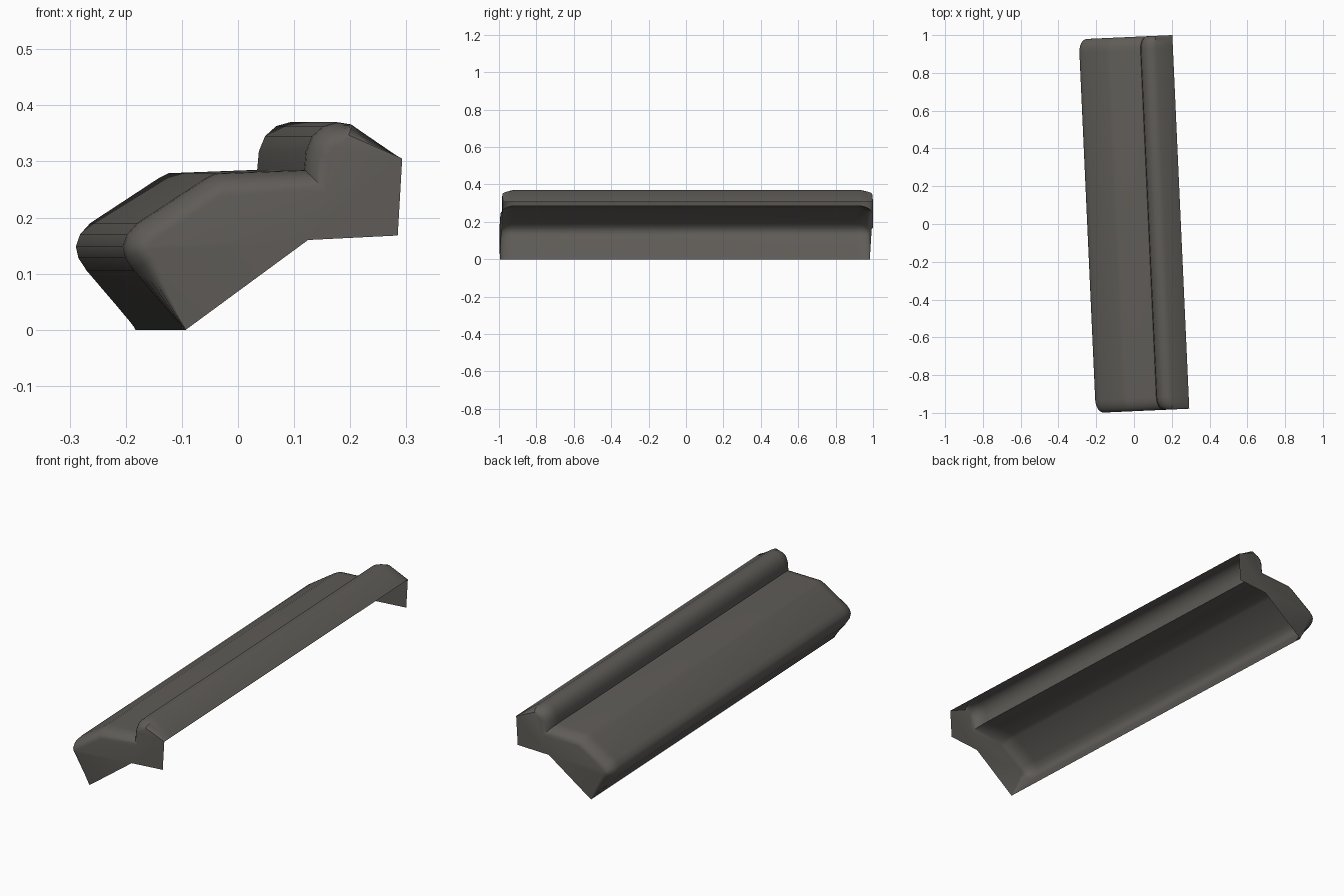
import bpy, bmesh, math
from mathutils import Vector, Matrix

if "Cube" in bpy.data.objects:
    bpy.data.objects.remove(bpy.data.objects["Cube"])

# Cross-section (x, z) of the outer skin: lower lip, nose, slope, shelf, rounded rail
PROFILE = [(-0.138, 0.0), (-0.228, 0.105), (-0.243, 0.128), (-0.2475, 0.148),
           (-0.240, 0.170), (-0.222, 0.190), (-0.100, 0.270), (-0.082, 0.279),
           (0.076, 0.285), (0.079, 0.318), (0.090, 0.345), (0.110, 0.363),
           (0.135, 0.370), (0.160, 0.366), (0.248, 0.305)]
# Lower open edge of the end caps
CAP_EDGE = [(0.240, 0.168), (0.080, 0.160)]
HALF, ROUND_LEN, ROUND_IN = 0.99, 0.07, 0.04
YAW = math.radians(2.6)

pts = [Vector(p) for p in PROFILE]


def inset(amount):
    """Move the profile inward, keeping both open edges in place."""
    out = []
    for i, p in enumerate(pts):
        if i in (0, len(pts) - 1):
            out.append(p.copy())
            continue
        a, b = (p - pts[i - 1]).normalized(), (pts[i + 1] - p).normalized()
        n1, n2 = Vector((a.y, -a.x)), Vector((b.y, -b.x))
        n = (n1 + n2).normalized()
        w = 0.5 if i == len(pts) - 2 else 1.0
        out.append(p + n * amount * w / max(n.dot(n1), 0.5))
    return out


# Stations along the length, with rounded ends
steps = 6
end = []
for k in range(steps + 1):
    t = math.pi / 2 * k / steps
    end.append((HALF - ROUND_LEN * (1 - math.cos(t)), ROUND_IN * (1 - math.sin(t))))
stations = [(-y, d) for y, d in end] + [(y, d) for y, d in reversed(end)]

bm = bmesh.new()
rows = [[bm.verts.new((p.x, y, p.y)) for p in inset(d)] for y, d in stations]

# Swept skin
for r0, r1 in zip(rows, rows[1:]):
    for i in range(len(pts) - 1):
        bm.faces.new((r0[i], r0[i + 1], r1[i + 1], r1[i]))

# End caps
for row, y in ((rows[0], -HALF), (rows[-1], HALF)):
    extra = [bm.verts.new((x, y, z)) for x, z in CAP_EDGE]
    bm.faces.new(row + extra)

# Outward normals
bmesh.ops.recalc_face_normals(bm, faces=bm.faces[:])
bm.normal_update()
if sum(f.normal.z * f.calc_area() for f in bm.faces) < 0:
    bmesh.ops.reverse_faces(bm, faces=bm.faces[:])
bmesh.ops.transform(bm, matrix=Matrix.Rotation(YAW, 4, 'Z'), verts=bm.verts[:])

mesh = bpy.data.meshes.new("ledge_shell")
bm.to_mesh(mesh)
bm.free()
obj = bpy.data.objects.new("ledge_shell", mesh)
bpy.context.collection.objects.link(obj)

mat = bpy.data.materials.new("dark warm grey")
mat.diffuse_color = (0.115, 0.107, 0.097, 1)
mat.use_nodes = True
mat.node_tree.nodes["Principled BSDF"].inputs["Base Color"].default_value = mat.diffuse_color
mesh.materials.append(mat)

bpy.context.view_layer.objects.active = obj
obj.select_set(True)
bpy.ops.object.shade_smooth_by_angle(angle=math.radians(32))
